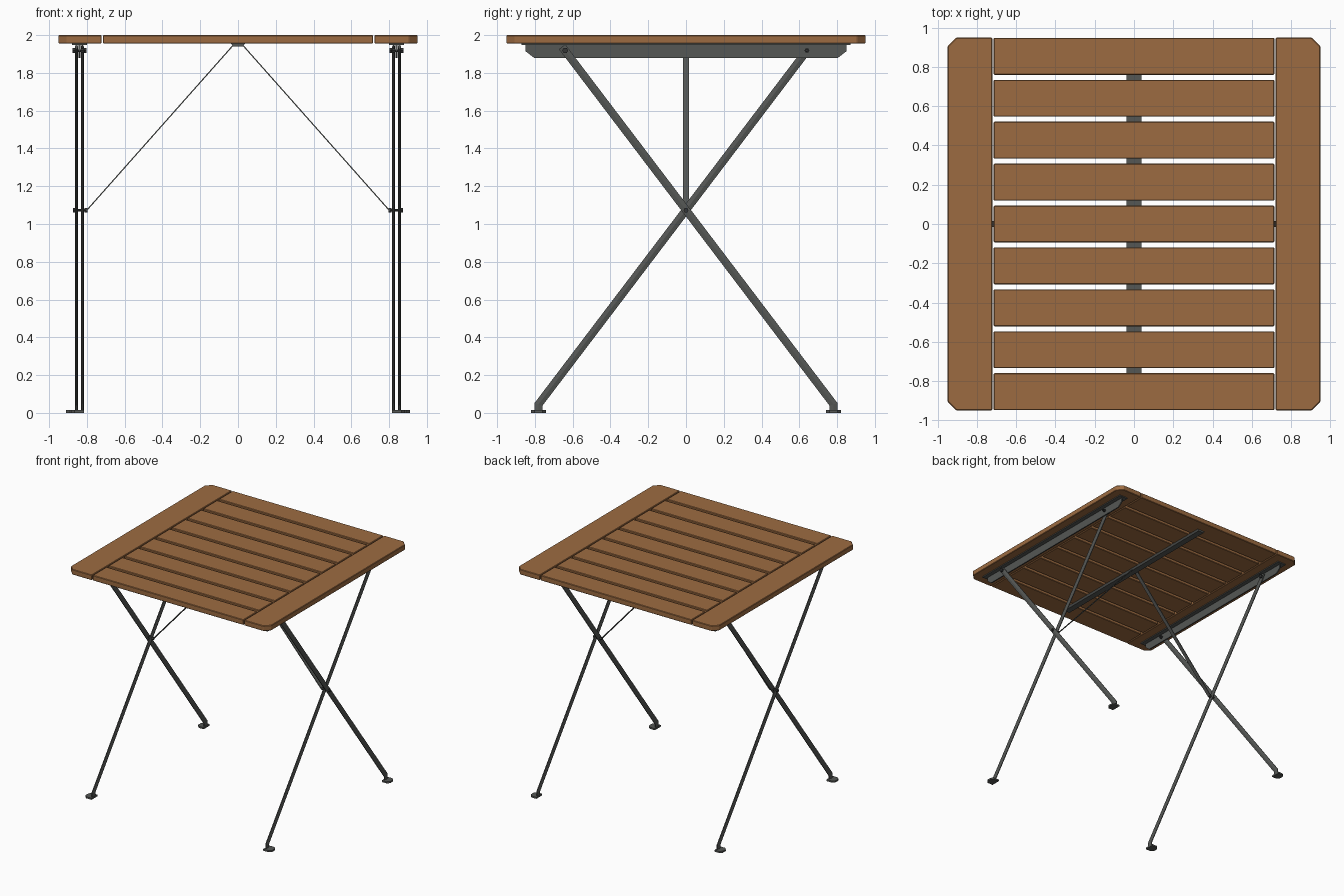
import bpy, bmesh, math
from mathutils import Vector

if "Cube" in bpy.data.objects:
    bpy.data.objects.remove(bpy.data.objects["Cube"])


def material(name, color):
    m = bpy.data.materials.new(name)
    m.diffuse_color = (*color, 1)
    m.use_nodes = True
    m.node_tree.nodes["Principled BSDF"].inputs["Base Color"].default_value = m.diffuse_color
    return m


WOOD = material("brown_wood", (0.335, 0.148, 0.053))
METAL = material("grey_metal", (0.09, 0.095, 0.09))
DARK = material("dark_bolt_metal", (0.035, 0.037, 0.037))


def finish(name, bm, mat, bevel=0):
    bmesh.ops.recalc_face_normals(bm, faces=bm.faces)
    me = bpy.data.meshes.new(name)
    bm.to_mesh(me)
    bm.free()
    me.materials.append(mat)
    ob = bpy.data.objects.new(name, me)
    bpy.context.collection.objects.link(ob)
    if bevel:
        mod = ob.modifiers.new("edge", "BEVEL")
        mod.width, mod.segments = bevel, 1
    return ob


def loft(name, rings, mat, bevel=0):
    """Closed solid through matching rings of points."""
    bm = bmesh.new()
    vs = [[bm.verts.new(p) for p in r] for r in rings]
    n = len(vs[0])
    for a, b in zip(vs, vs[1:]):
        for i in range(n):
            j = (i + 1) % n
            bm.faces.new((a[i], a[j], b[j], b[i]))
    bm.faces.new(vs[0])
    bm.faces.new(vs[-1])
    return finish(name, bm, mat, bevel)


def box(name, x0, x1, y0, y1, z0, z1, mat, bevel=0):
    base = [(x0, y0), (x1, y0), (x1, y1), (x0, y1)]
    return loft(name, [[(x, y, z) for x, y in base] for z in (z0, z1)], mat, bevel)


def bolt(name, x0, x1, y, z, r, sides=6):
    ring = [(y + r * math.cos(2 * math.pi * i / sides),
             z + r * math.sin(2 * math.pi * i / sides)) for i in range(sides)]
    return loft(name, [[(x, a, b) for a, b in ring] for x in (x0, x1)], DARK)


def leg(name, x, path):
    """Flat ridged bar swept along a path in the y-z plane."""
    section = [(-0.021, -0.003), (0, -0.008), (0.021, -0.003),
               (0.021, 0.003), (0, 0.008), (-0.021, 0.003)]
    pts = [Vector(p) for p in path]
    dirs = [(b - a).normalized() for a, b in zip(pts, pts[1:])]
    rings = []
    for i, p in enumerate(pts):
        d0, d1 = dirs[max(i - 1, 0)], dirs[min(i, len(dirs) - 1)]
        t = (d0 + d1).normalized()
        side = Vector((-t.y, t.x)) / t.dot(d1)
        rings.append([(x + v, p.x + side.x * u, p.y + side.y * u) for u, v in section])
    return loft(name, rings, METAL)


Z0, Z1 = 1.955, 2.0

# Nine cross slats of the table top
for i in range(9):
    y = (i - 4) * 0.2143 * 0.9965 + 0.0
    box(f"slat_{i + 1}", -0.715, 0.715, y - 0.094, y + 0.094, Z0, Z1, WOOD, 0.004)

# Narrow strap under the slats
strap = [(-0.038, 1.957), (0.038, 1.957), (0.026, 1.941), (-0.026, 1.941)]
loft("centre_strap", [[(x, y, z) for x, z in strap] for y in (-0.85, 0.85)], METAL)

for s, tag in ((1, "right"), (-1, "left")):
    # End board with clipped outer corners
    c = 0.045
    outline = [(0.722, -0.95), (0.95 - c, -0.95), (0.95, -0.95 + c),
               (0.95, 0.95 - c), (0.95 - c, 0.95), (0.722, 0.95)]
    loft(f"end_board_{tag}", [[(s * x, y, z) for x, y in outline] for z in (Z0, Z1)],
         WOOD, 0.004)

    # T-shaped rail: flange against the boards and a hanging web
    box(f"rail_flange_{tag}", s * 0.80, s * 0.88, -0.87, 0.87, 1.947, 1.957, METAL)
    web = [(-0.85, 1.95), (-0.85, 1.915), (-0.805, 1.88),
           (0.805, 1.88), (0.85, 1.915), (0.85, 1.95)]
    loft(f"rail_web_{tag}", [[(s * x, y, z) for y, z in web] for x in (0.835, 0.845)], METAL)

    # Crossed legs, outer one on the outside of the web and inner one behind it
    for f, place, x, pad in ((1, "outer", 0.855, 0.91), (-1, "inner", 0.824, 0.885)):
        leg(f"{place}_leg_{tag}", s * x,
            [(f * -0.656, 1.938), (f * 0.781, 0.045), (f * 0.781, 0.006)])
        # Foot pad with clipped outer corners
        xi = x - 0.01
        foot = [(xi, -0.04), (pad - 0.02, -0.04), (pad, -0.02),
                (pad, 0.02), (pad - 0.02, 0.04), (xi, 0.04)]
        loft(f"{place}_foot_{tag}",
             [[(s * a, f * 0.781 + b, z) for a, b in foot] for z in (0, 0.014)], METAL)
        # Pivot bolt at the top of the leg
        bolt(f"{place}_top_bolt_{tag}", s * 0.81, s * 0.87, f * -0.64, 1.918, 0.008)
        head = (0.861, 0.877) if f > 0 else (0.803, 0.819)
        bolt(f"{place}_top_bolt_head_{tag}", s * head[0], s * head[1],
             f * -0.64, 1.918, 0.016)
        nut = (0.818, 0.832) if f > 0 else (0.847, 0.858)
        bolt(f"{place}_top_nut_{tag}", s * nut[0], s * nut[1], f * -0.64, 1.918, 0.013)

    # Centre pivot where the legs cross
    bolt(f"cross_pivot_{tag}", s * 0.80, s * 0.868, 0, 1.073, 0.008)
    bolt(f"cross_pivot_head_{tag}", s * 0.862, s * 0.874, 0, 1.073, 0.013)
    bolt(f"cross_pivot_nut_{tag}", s * 0.798, s * 0.812, 0, 1.073, 0.013)

    # Diagonal brace from the pivot to the strap
    a, b = Vector((s * 0.803, 1.07)), Vector((s * 0.025, 1.947))
    d = (b - a).normalized()
    n = Vector((-d.y, d.x)) * 0.003
    loft(f"brace_{tag}",
         [[(p.x + k * n.x, y, p.y + k * n.y)
           for k, y in ((-1, -0.016), (1, -0.016), (1, 0.016), (-1, 0.016))]
          for p in (a, b)], METAL)
